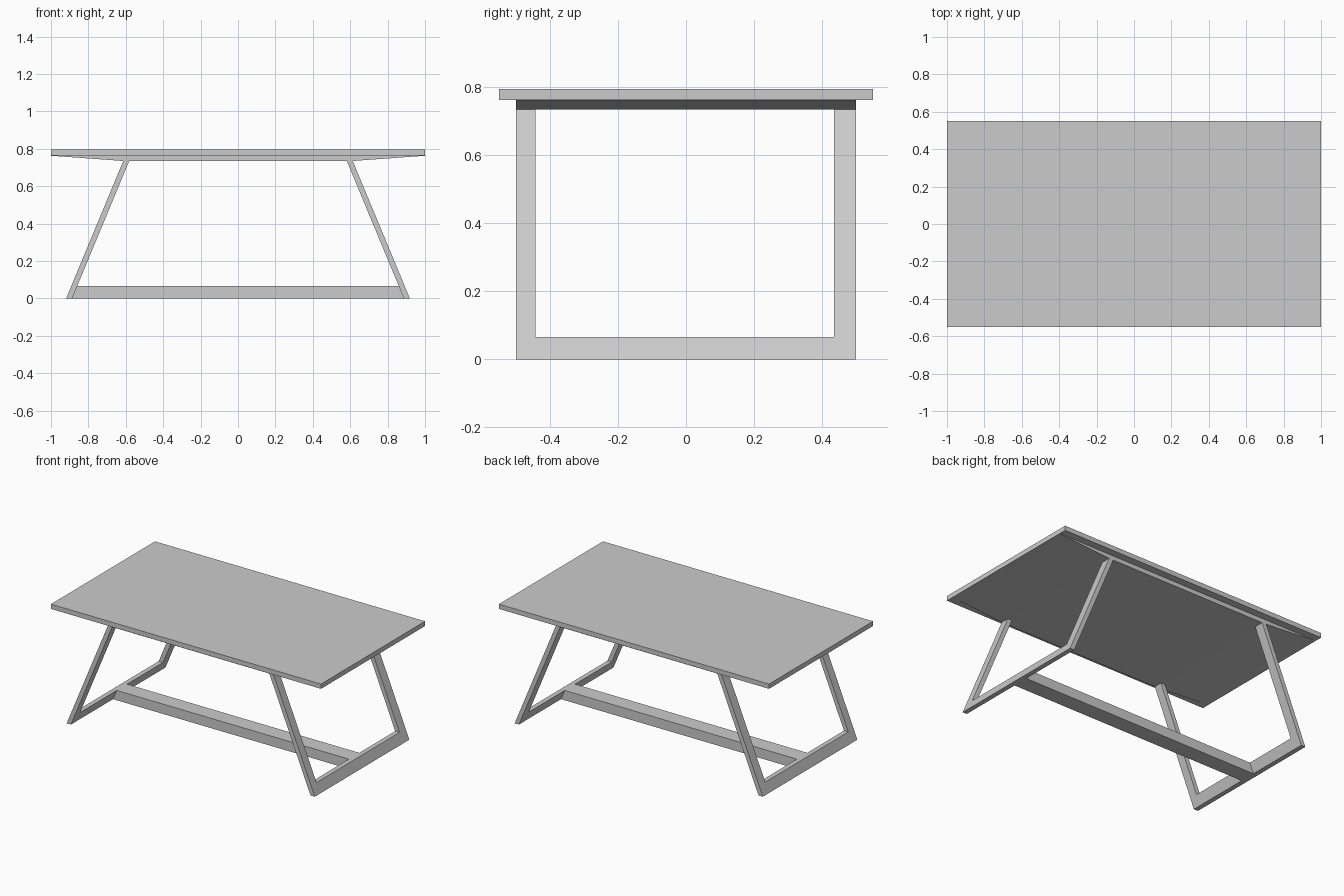
import bpy, bmesh

if "Cube" in bpy.data.objects:
    bpy.data.objects.remove(bpy.data.objects["Cube"])

TOP_Z, UNDER_Z, APRON_Z = 0.795, 0.763, 0.734
LEAN = 0.305 / APRON_Z          # inward lean of the leg frames per unit height


def extrude(name, profile, offset):
    """Extrude a closed 3D outline along an offset vector into a solid."""
    bm = bmesh.new()
    face = bm.faces.new([bm.verts.new(p) for p in profile])
    res = bmesh.ops.extrude_face_region(bm, geom=[face], use_keep_orig=True)
    verts = [g for g in res["geom"] if isinstance(g, bmesh.types.BMVert)]
    bmesh.ops.translate(bm, verts=verts, vec=offset)
    bmesh.ops.recalc_face_normals(bm, faces=bm.faces)
    mesh = bpy.data.meshes.new(name)
    bm.to_mesh(mesh)
    bm.free()
    obj = bpy.data.objects.new(name, mesh)
    bpy.context.collection.objects.link(obj)
    return obj


# Flat rectangular tabletop
extrude("tabletop",
        [(-1, -0.55, UNDER_Z), (1, -0.55, UNDER_Z), (1, 0.55, UNDER_Z), (-1, 0.55, UNDER_Z)],
        (0, 0, TOP_Z - UNDER_Z))

# Support panel under the top, tapering out towards both ends
extrude("support_panel",
        [(-0.6, -0.5, APRON_Z), (0.6, -0.5, APRON_Z), (1, -0.5, UNDER_Z), (-1, -0.5, UNDER_Z)],
        (0, 1, 0))

# Leaning U-shaped leg frame, mirrored to the other end
u_shape = [(-0.5, 0), (0.5, 0), (0.5, APRON_Z), (0.435, APRON_Z),
           (0.435, 0.066), (-0.443, 0.066), (-0.443, APRON_Z), (-0.5, APRON_Z)]
frames = extrude("leg_frames", [(0.887 - LEAN * z, y, z) for y, z in u_shape], (0.032, 0, 0))
frames.modifiers.new("Mirror", 'MIRROR').use_axis[0] = True

# Floor stretcher joining the two frames, with ends cut to the lean
h = 0.066
e = 0.887
extrude("stretcher",
        [(-e, -0.055, 0), (e, -0.055, 0), (e - LEAN * h, -0.055, h), (-e + LEAN * h, -0.055, h)],
        (0, 0.11, 0))
